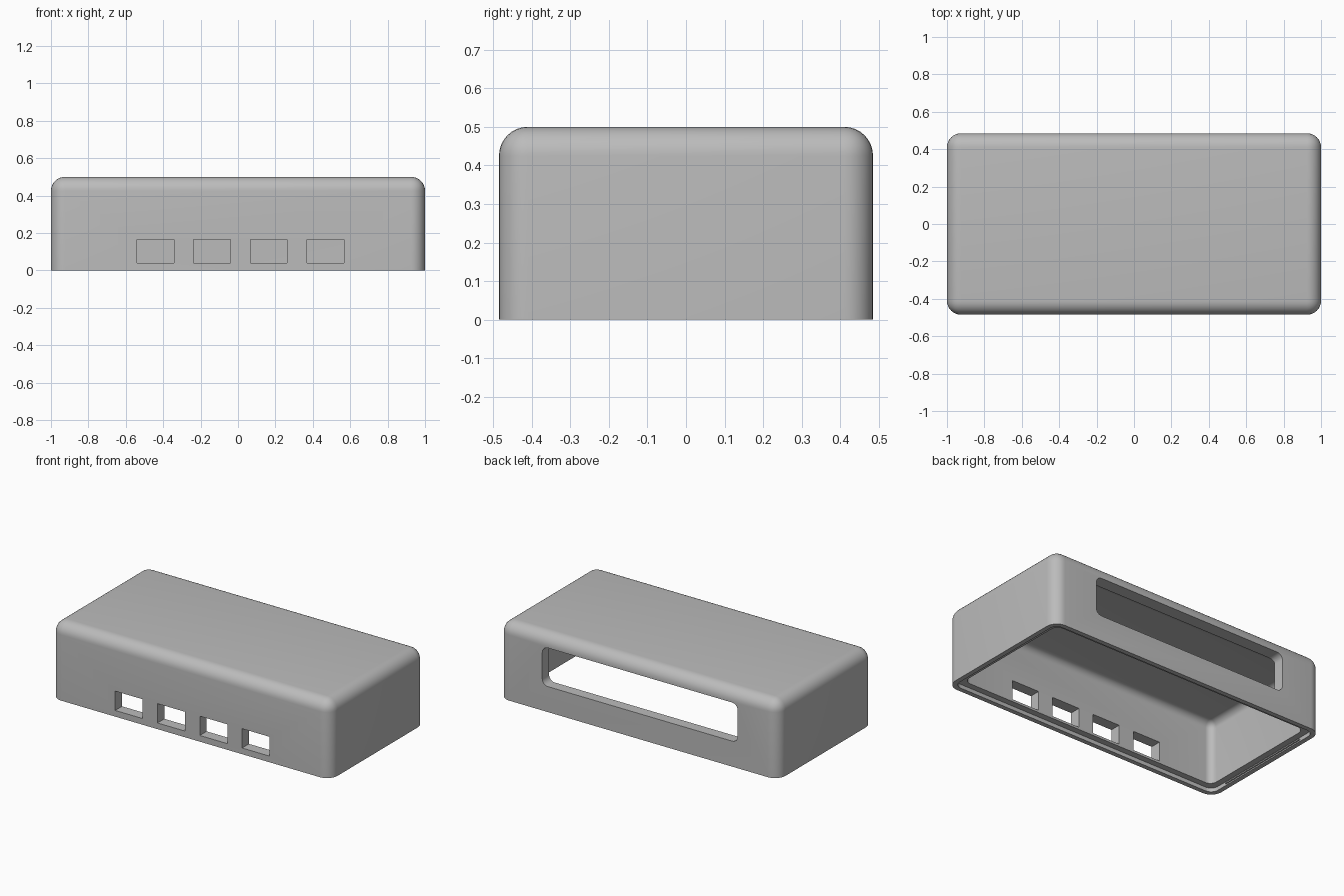
import bpy
import bmesh
from mathutils import Vector

old = bpy.data.objects.get("Cube")
if old:
    bpy.data.objects.remove(old, do_unlink=True)

LENGTH, DEPTH, HEIGHT = 2.0, 0.97, 0.5
WALL, RIM, STEP = 0.07, 0.03, 0.025

grey = bpy.data.materials.new("light_grey_plastic")
grey.use_nodes = True
colour = (0.5, 0.5, 0.5, 1)
grey.diffuse_color = colour
grey.node_tree.nodes["Principled BSDF"].inputs["Base Color"].default_value = colour


def box(name, low, high, radius=0, segments=8, rounded=None):
    """Box between two corners; edges accepted by the rule are rounded."""
    low, high = Vector(low), Vector(high)
    bm = bmesh.new()
    bmesh.ops.create_cube(bm, size=1)
    for v in bm.verts:
        v.co = (low + high) / 2 + v.co * (high - low)
    if radius:
        edges = [e for e in bm.edges if rounded(e, high)]
        bmesh.ops.bevel(bm, geom=edges, offset=radius, segments=segments,
                        profile=0.5, affect='EDGES', clamp_overlap=True)
    bmesh.ops.recalc_face_normals(bm, faces=bm.faces)
    mesh = bpy.data.meshes.new(name)
    bm.to_mesh(mesh)
    bm.free()
    mesh.materials.append(grey)
    obj = bpy.data.objects.new(name, mesh)
    bpy.context.collection.objects.link(obj)
    return obj


def direction(e):
    return (e.verts[1].co - e.verts[0].co).normalized()


def upright(e, high):
    return abs(direction(e).z) > 0.9


def upright_or_top(e, high):
    return upright(e, high) or all(abs(v.co.z - high.z) < 1e-5 for v in e.verts)


def along_depth(e, high):
    return abs(direction(e).y) > 0.9


def inset_box(name, inset, bottom, top, radius, rule):
    x, y = LENGTH / 2 - inset, DEPTH / 2 - inset
    return box(name, (-x, -y, bottom), (x, y, top), radius, 8, rule)


# Outer shell, rounded on top and at the corners, open at the bottom
case = inset_box("case_shell", 0, 0, HEIGHT, 0.075, upright_or_top)

cutters = [
    inset_box("cavity_cutter", WALL, -0.2, HEIGHT - WALL, 0.045, upright_or_top),
    inset_box("rim_step_cutter", RIM, -0.1, STEP, 0.05, upright),
    # Long rounded window in the back wall
    box("back_window_cutter", (-0.71, 0.35, 0.165), (0.69, 0.6, 0.415),
        0.04, 6, along_depth),
]

# Row of four port openings in the front wall
for i in range(4):
    x = -0.54 + i * 0.303
    cutters.append(box("port_cutter", (x, -0.6, 0.04), (x + 0.197, -0.35, 0.165)))

bpy.context.view_layer.objects.active = case
for cutter in cutters:
    cutter.hide_render = True
    mod = case.modifiers.new("cut", 'BOOLEAN')
    mod.operation = 'DIFFERENCE'
    mod.solver = 'EXACT'
    mod.object = cutter
    bpy.ops.object.modifier_apply(modifier=mod.name)
    bpy.data.objects.remove(cutter, do_unlink=True)

# Smooth fillets with crisp cut edges
bpy.ops.object.select_all(action='DESELECT')
case.select_set(True)
bpy.ops.object.shade_smooth_by_angle(angle=0.6)

# Thin snap ridges inside the short ends of the rim
for side, label in ((1, "left"), (-1, "right")):
    xs = sorted((side * (LENGTH / 2 - RIM - 0.008), side * (LENGTH / 2 - RIM + 0.005)))
    box(label + "_snap_ridge", (xs[0], -0.33, 0.008), (xs[1], 0.33, 0.016))
